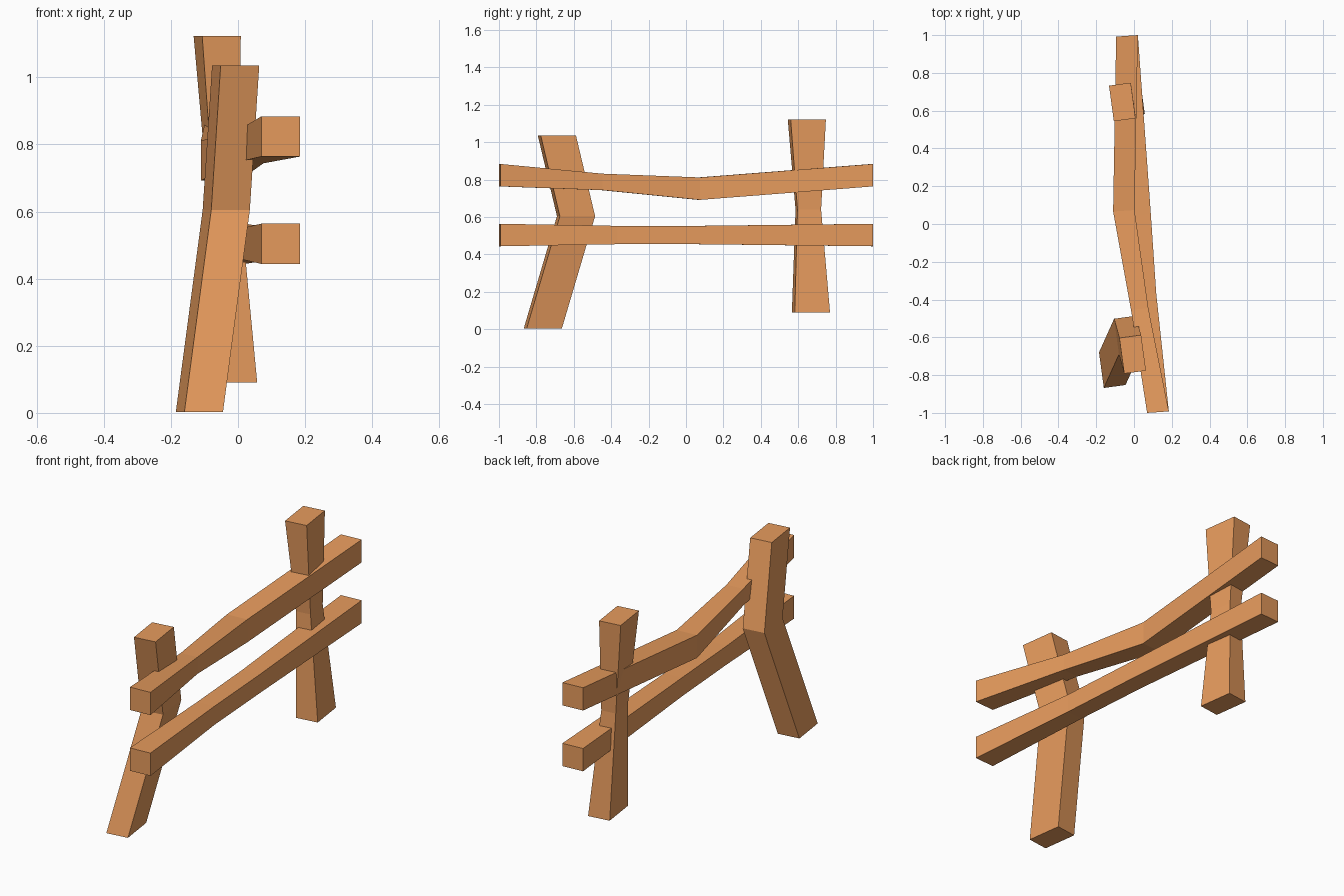
import bpy
import bmesh
from mathutils import Matrix, Vector

if "Cube" in bpy.data.objects:
    bpy.data.objects.remove(bpy.data.objects["Cube"])

wood = bpy.data.materials.new("wood")
wood.diffuse_color = (0.8, 0.33, 0.11, 1)
wood.use_nodes = True
wood.node_tree.nodes["Principled BSDF"].inputs["Base Color"].default_value = wood.diffuse_color


def beam(name, rings):
    """Loft four-sided rings into a closed flat-shaded beam."""
    bm = bmesh.new()
    loops = [[bm.verts.new(p) for p in ring] for ring in rings]
    for a, b in zip(loops, loops[1:]):
        for i in range(4):
            j = (i + 1) % 4
            bm.faces.new((a[i], a[j], b[j], b[i]))
    bm.faces.new(loops[0])
    bm.faces.new(loops[-1])
    bmesh.ops.recalc_face_normals(bm, faces=bm.faces)
    mesh = bpy.data.meshes.new(name)
    bm.to_mesh(mesh)
    bm.free()
    mesh.materials.append(wood)
    bpy.context.collection.objects.link(bpy.data.objects.new(name, mesh))


CORNERS = ((-1, -1), (1, -1), (1, 1), (-1, 1))


def post(name, sections, angle=0.135):
    # sections: centre x, y, z and scale of the slightly turned cross-section
    turn = Matrix.Rotation(angle, 3, 'Z')
    beam(name, [[Vector((x, y, z)) + turn @ Vector((sx * 0.058 * s, sy * 0.095 * s, 0))
                 for sx, sy in CORNERS] for x, y, z, s in sections])


def rail(name, sections):
    # sections: centre x, y, z, width and height; ends lean slightly
    beam(name, [[(x + sx * w / 2, y + sx * 0.004, z + sz * h / 2)
                 for sx, sz in CORNERS] for x, y, z, w, h in sections])


# Leaning posts
post("front_post", [(-0.115, -0.766, 0.003, 1), (-0.035, -0.588, 0.605, 1),
                    (-0.007, -0.690, 1.035, 1)])
post("back_post", [(-0.013, 0.668, 0.09, 1), (-0.042, 0.654, 0.64, 0.67),
                   (-0.062, 0.646, 1.123, 1)])

# Crooked rails
rail("upper_rail", [(0.127, -0.996, 0.824, 0.115, 0.12), (0.030, -0.45, 0.788, 0.092, 0.088),
                    (-0.054, 0.07, 0.752, 0.113, 0.12), (-0.037, 0.996, 0.824, 0.115, 0.12)])
rail("lower_rail", [(0.127, -0.996, 0.504, 0.115, 0.12), (0.070, -0.37, 0.504, 0.095, 0.098),
                    (0.040, 0.05, 0.504, 0.098, 0.098), (-0.037, 0.996, 0.504, 0.115, 0.12)])
